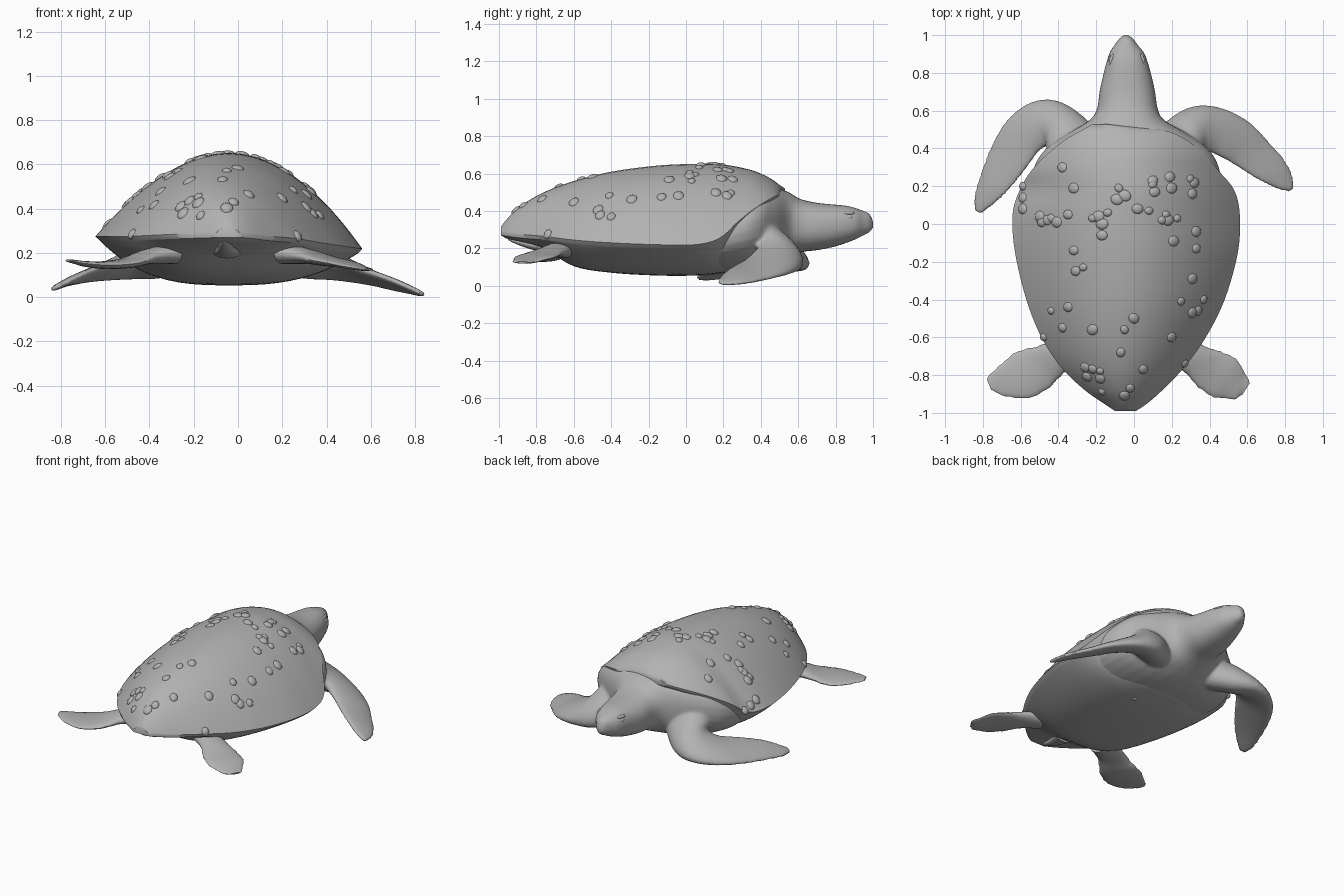
import bpy, bmesh, math, random
from mathutils import Vector, Matrix
from mathutils.bvhtree import BVHTree

if "Cube" in bpy.data.objects:
    bpy.data.objects.remove(bpy.data.objects["Cube"])

random.seed(4)
skin = bpy.data.materials.new("stone grey")
skin.diffuse_color = (0.45, 0.45, 0.45, 1)
skin.use_nodes = True
skin.node_tree.nodes["Principled BSDF"].inputs["Base Color"].default_value = skin.diffuse_color


def resample(rows, steps):
    """Smooth curve through table rows."""
    out = []
    for i in range(len(rows) - 1):
        a, b = rows[max(i - 1, 0)], rows[i]
        c, d = rows[i + 1], rows[min(i + 2, len(rows) - 1)]
        for s in range(steps):
            t = s / steps
            out.append([q + .5 * t * (r - p + t * (2 * p - 5 * q + 4 * r - e + t * (3 * (q - r) + e - p)))
                        for p, q, r, e in zip(a, b, c, d)])
    return out + [list(rows[-1])]


def select(obs):
    bpy.ops.object.select_all(action='DESELECT')
    for ob in obs:
        ob.select_set(True)
    bpy.context.view_layer.objects.active = obs[0]


def finish(name, bm, angle=40):
    bmesh.ops.recalc_face_normals(bm, faces=bm.faces)
    me = bpy.data.meshes.new(name)
    bm.to_mesh(me)
    bm.free()
    me.materials.append(skin)
    ob = bpy.data.objects.new(name, me)
    bpy.context.collection.objects.link(ob)
    select([ob])
    bpy.ops.object.shade_smooth_by_angle(angle=math.radians(angle))
    return ob


def loft(name, rings, angle=40):
    """Skin closed rings and cap both ends."""
    bm = bmesh.new()
    vs = [[bm.verts.new(p) for p in ring] for ring in rings]
    n = len(vs[0])
    for a, b in zip(vs, vs[1:]):
        for i in range(n):
            bm.faces.new((a[i], a[(i + 1) % n], b[(i + 1) % n], b[i]))
    bm.faces.new(vs[0])
    bm.faces.new(vs[-1])
    return finish(name, bm, angle)


# Shell with plastron: y, left x, right x, left rim z, right rim z, top z, belly z
shell_rows = [
    (-.99, -.10, .01, .29, .29, .315, .27), (-.95, -.16, .07, .287, .285, .365, .25),
    (-.88, -.26, .15, .285, .275, .43, .235), (-.76, -.385, .265, .28, .265, .50, .20),
    (-.60, -.49, .38, .275, .245, .56, .105), (-.40, -.57, .48, .275, .23, .61, .07),
    (-.15, -.63, .55, .275, .22, .643, .055), (.05, -.643, .56, .275, .22, .652, .055),
    (.18, -.605, .53, .285, .255, .65, .066), (.28, -.545, .45, .36, .345, .635, .09),
    (.37, -.46, .37, .42, .415, .612, .20), (.45, -.36, .27, .465, .465, .575, .36),
    (.50, -.27, .14, .49, .49, .54, .45), (.53, -.22, -.16, .505, .50, .52, .49)]
N = 32
us = [math.sin(math.pi * (i / N - .5)) for i in range(N + 1)]


def shell_ring(y, xl, xr, zl, zr, zt, zb):
    c, h = (xl + xr) / 2, (xr - xl) / 2
    front = min(max((y - .1) / .2, 0), 1)          # rim lip fades towards the shoulders
    ring = []
    for u in us:                                   # dome
        rim = zl + (zr - zl) * (u + 1) / 2
        ring.append((c + h * u, y, rim + (zt - rim) * (1 - abs(u) ** 1.92)))
    for u in reversed(us):                         # underside, set in from the rim
        rim = zl + (zr - zl) * (u + 1) / 2 - .02 + .01 * front
        ring.append((c + h * u * (.965 + .02 * front), y,
                     rim - max(rim - zb, 0) * (1 - abs(u) ** 2.8)))
    return ring


shell = loft("shell", [shell_ring(*r) for r in resample(shell_rows, 5)])

# Shoulders, neck and head: y, left x, right x, bottom z, top z
body_rows = [
    (-.25, -.40, .32, .085, .36), (-.05, -.48, .40, .075, .40), (.15, -.545, .465, .072, .44),
    (.30, -.53, .45, .08, .49), (.40, -.465, .39, .10, .53), (.48, -.35, .28, .13, .525),
    (.55, -.235, .16, .16, .50),
    (.61, -.196, .126, .18, .465), (.70, -.183, .112, .19, .444), (.79, -.163, .092, .208, .435),
    (.86, -.145, .072, .23, .428), (.91, -.128, .052, .25, .415), (.945, -.106, .022, .268, .402),
    (.98, -.08, -.003, .285, .387), (1.0, -.058, -.027, .305, .35)]


def oval(y, xl, xr, zb, zt, n=32):
    pts = []
    for i in range(n):
        a = 2 * math.pi * i / n
        c, s = math.cos(a), math.sin(a)
        pts.append(((xl + xr) / 2 + (xr - xl) / 2 * math.copysign(abs(c) ** .88, c), y,
                    (zb + zt) / 2 + (zt - zb) / 2 * math.copysign(abs(s) ** .88, s)))
    return pts


body = loft("body", [oval(*r) for r in resample(body_rows, 4)])


# Flippers: x, y, z, half chord, half thickness
def flipper(name, rows, ragged=0, tilt=0):
    path = resample(rows, 5)
    rings = []
    for i, (x, y, z, w, t) in enumerate(path):
        a, b = path[max(i - 1, 0)], path[min(i + 1, len(path) - 1)]
        along = Vector((b[0] - a[0], b[1] - a[1], 0)).normalized()
        side = Vector((-along.y, along.x, tilt))
        w *= 1 + ragged * random.uniform(-1, 1)
        rings.append([Vector((x, y, z)) + side * w * math.cos(k * math.pi / 10)
                      + Vector((0, 0, t * math.sin(k * math.pi / 10))) for k in range(20)])
    return loft(name, rings, 60)


# Front flippers, leading edge dipped
front = [flipper("front_flipper_left", [
    (-.24, .36, .27, .13, .13), (-.38, .50, .20, .125, .105), (-.48, .535, .16, .125, .065),
    (-.585, .47, .13, .12, .04), (-.67, .34, .105, .11, .028), (-.745, .21, .08, .085, .021),
    (-.80, .12, .055, .055, .016), (-.825, .06, .042, .02, .011)], 0, .38),
    flipper("front_flipper_right", [
    (.16, .36, .27, .13, .13), (.31, .49, .20, .125, .105), (.42, .50, .155, .122, .065),
    (.54, .445, .115, .12, .04), (.64, .365, .08, .105, .028), (.74, .28, .05, .085, .021),
    (.80, .22, .028, .055, .016), (.838, .18, .013, .018, .011)], 0, -.38)]

# Blend front flippers into the shoulders as one soft skin
select([body] + front)
bpy.ops.object.join()
body.name = "body_and_front_flippers"
remesh = body.modifiers.new("blend", 'REMESH')
remesh.mode, remesh.voxel_size, remesh.use_smooth_shade = 'VOXEL', .01, True
soft = body.modifiers.new("soften", 'SMOOTH')
soft.factor, soft.iterations = .5, 8

flipper("rear_flipper_left", [
    (-.28, -.65, .20, .08, .05), (-.40, -.70, .185, .085, .035), (-.50, -.76, .155, .115, .024),
    (-.60, -.805, .145, .122, .018), (-.69, -.83, .15, .085, .013), (-.74, -.84, .16, .055, .009),
    (-.768, -.85, .165, .03, .005)], .03)
flipper("rear_flipper_right", [
    (.20, -.65, .20, .08, .05), (.31, -.71, .185, .085, .035), (.40, -.77, .165, .11, .024),
    (.48, -.815, .15, .115, .018), (.54, -.85, .135, .085, .013), (.575, -.865, .127, .06, .009),
    (.592, -.875, .125, .035, .005)], .03)

# Tail
flipper("tail", [(-.05, -.74, .21, .07, .035), (-.055, -.83, .22, .04, .025),
                 (-.06, -.91, .24, .024, .016), (-.065, -.95, .25, .008, .006)])


def blob(bm, centre, normal, size):
    rot = Vector(normal).to_track_quat('Z', 'Y').to_matrix().to_4x4()
    m = Matrix.Translation(centre) @ rot @ Matrix.Diagonal((*size, 1))
    bmesh.ops.create_uvsphere(bm, u_segments=14, v_segments=8, radius=1, matrix=m)


# Barnacles scattered over the dome
spots = [
    (-.59, .20), (-.59, .14), (-.59, .08), (-.38, .30), (-.32, .19), (-.35, .05), (-.49, .01),
    (-.46, .02), (-.44, .03), (-.41, .01), (-.50, .04), (-.22, .03), (-.19, .04), (-.17, .00),
    (-.17, -.06), (-.14, .06), (-.09, .13), (-.08, .19), (-.05, .15), (.02, .08), (.08, .07),
    (.10, .21), (.11, .17), (.10, .23), (.19, .25), (.20, .19), (.15, .02), (.17, .05),
    (.18, .02), (.23, .03), (.21, -.09), (.30, .24), (.32, .22), (.31, .16), (.33, -.04),
    (.33, -.13), (.31, -.29), (.25, -.41), (.34, -.46), (.37, -.40), (.31, -.47), (.20, -.60),
    (-.32, -.14), (-.31, -.25), (-.27, -.23), (-.44, -.46), (-.35, -.44), (-.38, -.55),
    (-.22, -.56), (0, -.50), (-.05, -.56), (-.07, -.68), (-.26, -.76), (-.22, -.77),
    (-.18, -.78), (-.25, -.81), (-.18, -.82), (-.17, -.89), (.05, -.77), (-.02, -.87),
    (-.05, -.91), (.27, -.74), (-.48, -.60)]
dome = BVHTree.FromPolygons([v.co for v in shell.data.vertices],
                            [p.vertices[:] for p in shell.data.polygons])
bm = bmesh.new()
for x, y in spots:
    hit, normal, _, _ = dome.ray_cast(Vector((x, y, 2)), Vector((0, 0, -1)))
    if hit:
        r = random.uniform(.021, .031)
        blob(bm, hit - normal * .004, normal, (r, r * 1.15, .016))
# one barnacle under the belly
blob(bm, Vector((.08, .1, .068)), (0, 0, -1), (.022, .022, .014))
finish("barnacles", bm)

# Eyes with brow lids
bm = bmesh.new()
for s in (-1, 1):
    for dx, y, z, size in ((.090, .875, .367, (.010, .022, .014)), (.080, .87, .388, (.014, .034, .010))):
        m = (Matrix.Translation((-.037 + s * dx, y, z)) @ Matrix.Rotation(s * .3, 4, 'Z')
             @ Matrix.Diagonal((*size, 1)))
        bmesh.ops.create_uvsphere(bm, u_segments=16, v_segments=10, radius=1, matrix=m)
finish("eyes", bm)
